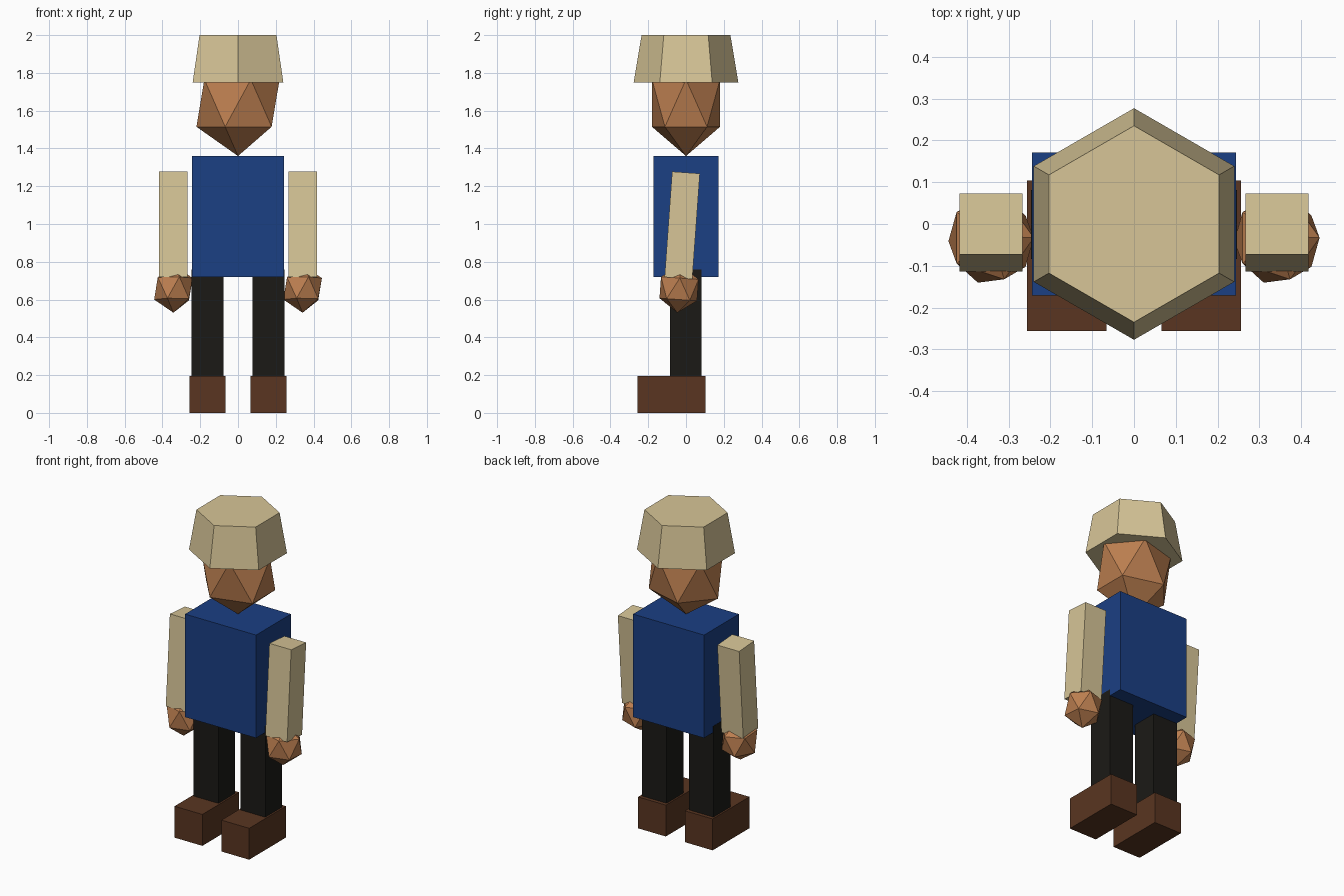
import bpy, bmesh
from math import radians, sin, cos, pi
from mathutils import Matrix, Vector

if "Cube" in bpy.data.objects:
    bpy.data.objects.remove(bpy.data.objects["Cube"])


def material(name, rgb):
    m = bpy.data.materials.new(name)
    m.diffuse_color = (*rgb, 1)
    m.use_nodes = True
    m.node_tree.nodes["Principled BSDF"].inputs["Base Color"].default_value = m.diffuse_color
    return m


BLUE = material("blue_cloth", (0.011, 0.05, 0.23))
CREAM = material("cream_cloth", (0.68, 0.56, 0.31))
SKIN = material("skin", (0.5, 0.21, 0.08))
BLACK = material("black_cloth", (0.011, 0.01, 0.008))
BROWN = material("brown_leather", (0.1, 0.036, 0.015))


def finish(name, bm, mat, centre=(0, 0, 0), tilt=0):
    bmesh.ops.recalc_face_normals(bm, faces=bm.faces)
    mesh = bpy.data.meshes.new(name)
    bm.to_mesh(mesh)
    bm.free()
    mesh.materials.append(mat)
    ob = bpy.data.objects.new(name, mesh)
    ob.location = centre
    ob.rotation_euler.x = tilt
    bpy.context.collection.objects.link(ob)
    return ob


def box(name, centre, size, mat, tilt=0):
    bm = bmesh.new()
    bmesh.ops.create_cube(bm, size=1, matrix=Matrix.Diagonal((*size, 1)))
    return finish(name, bm, mat, centre, tilt)


def ico(name, centre, radii, mat, tilt=0):
    bm = bmesh.new()
    bmesh.ops.create_icosphere(bm, subdivisions=1, radius=1)
    bmesh.ops.scale(bm, vec=Vector(radii), verts=bm.verts)
    return finish(name, bm, mat, centre, tilt)


def hex_frustum(name, z0, z1, r0, r1, mat):
    bm = bmesh.new()
    rings = [[bm.verts.new((r * sin(i * pi / 3), r * cos(i * pi / 3), z))
              for i in range(6)] for r, z in ((r0, z0), (r1, z1))]
    for ring in rings:
        bm.faces.new(ring)
    for i in range(6):
        j = (i + 1) % 6
        bm.faces.new((rings[0][i], rings[0][j], rings[1][j], rings[1][i]))
    return finish(name, bm, mat)


# Hat, head and torso
hex_frustum("hat", 1.75, 2.0, 0.277, 0.235, CREAM)
ico("head", (0, 0, 1.64), (0.246, 0.212, 0.28), SKIN)
box("torso", (0, 0, 1.04), (0.488, 0.342, 0.64), BLUE)

# Limbs, left and right
TILT = radians(-4.1)
for side, s in (("left", 1), ("right", -1)):
    box(side + "_arm", (s * 0.342, -0.02, 0.993), (0.15, 0.147, 0.56), CREAM, TILT)
    ico(side + "_hand", (s * 0.342, -0.037, 0.657), (0.114, 0.117, 0.127), SKIN, TILT)
    box(side + "_leg", (s * 0.161, -0.001, 0.47), (0.17, 0.165, 0.58), BLACK)
    box(side + "_shoe", (s * 0.161, -0.076, 0.0975), (0.191, 0.361, 0.195), BROWN)
